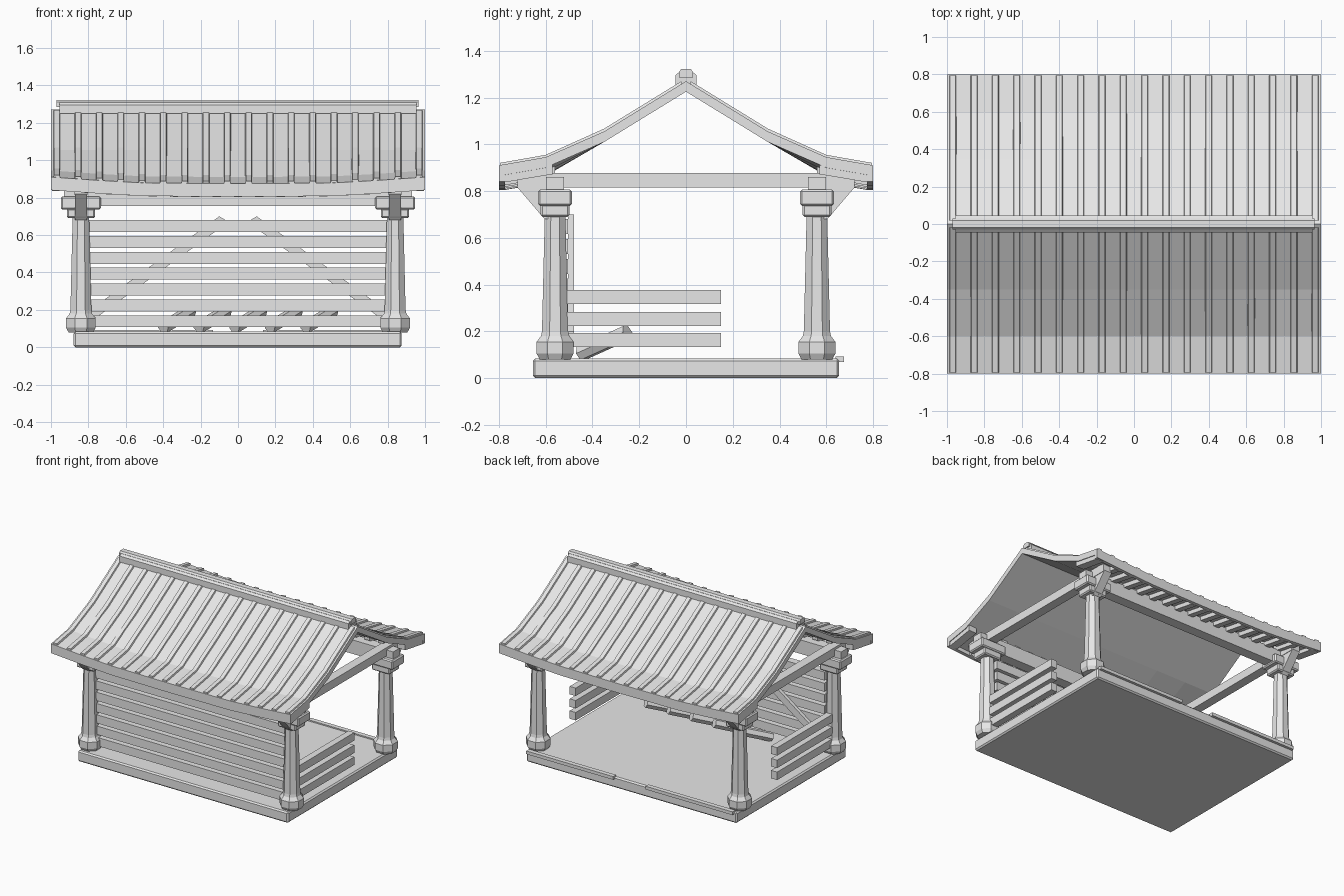
import bpy, bmesh, math
from mathutils import Vector

cube = bpy.data.objects.get("Cube")
if cube:
    bpy.data.objects.remove(cube, do_unlink=True)

GREY = (0.8, 0.8, 0.8, 1)
grey = bpy.data.materials.new("pale_grey")
grey.use_nodes = True
grey.diffuse_color = GREY
grey.node_tree.nodes["Principled BSDF"].inputs["Base Color"].default_value = GREY


def loft(name, rings, bevel=0):
    """Skin a row of matching rings and cap both ends."""
    bm = bmesh.new()
    rows = [[bm.verts.new(p) for p in ring] for ring in rings]
    n = len(rows[0])
    for a, b in zip(rows, rows[1:]):
        for i in range(n):
            j = (i + 1) % n
            bm.faces.new((a[i], a[j], b[j], b[i]))
    bm.faces.new(rows[0])
    bm.faces.new(rows[-1])
    bmesh.ops.recalc_face_normals(bm, faces=bm.faces)
    mesh = bpy.data.meshes.new(name)
    bm.to_mesh(mesh)
    bm.free()
    mesh.materials.append(grey)
    obj = bpy.data.objects.new(name, mesh)
    bpy.context.collection.objects.link(obj)
    if bevel:
        mod = obj.modifiers.new("bevel", 'BEVEL')
        mod.width, mod.segments = bevel, 1
    return obj


def box(name, x, y, z, bevel=0):
    ring = [(x[0], y[0]), (x[1], y[0]), (x[1], y[1]), (x[0], y[1])]
    return loft(name, [[(a, b, c) for a, b in ring] for c in z], bevel)


def span(c, half):
    return (c - half, c + half)


def prism_x(name, outline, x):
    """Extrude a (y, z) outline along x."""
    return loft(name, [[(a, y, z) for y, z in outline] for a in x])


def log(name, start, end, radius, sides):
    a, b = Vector(start), Vector(end)
    q = (b - a).to_track_quat('Z', 'Y')
    ring = [q @ Vector((radius * math.cos(t), radius * math.sin(t), 0))
            for t in (math.tau * i / sides for i in range(sides))]
    return loft(name, [[p + v for v in ring] for p in (a, b)])


# Roof shape: curved slope, with the eaves lifting towards the gable ends
SLOPE = [(0, 1.27), (0.35, 1.055), (0.6, 0.945), (0.8, 0.91)]
STATIONS = [-1, -0.75, -0.5, 0, 0.5, 0.75, 1]


def roof_z(x, y):
    y = abs(y)
    for (y0, z0), (y1, z1) in zip(SLOPE, SLOPE[1:]):
        if y <= y1:
            z = z0 + (z1 - z0) * (y - y0) / (y1 - y0)
            break
    lift = max(0, (abs(x) - 0.4) / 0.6) ** 1.3
    return z - 0.035 * (1 - lift) * min(1, max(0, (y - 0.35) / 0.25))


ys = [-y for y, z in reversed(SLOPE)] + [y for y, z in SLOPE[1:]]
loft("roof_sheet", [[(x, y, roof_z(x, y)) for y in ys] +
                    [(x, y, roof_z(x, y) - 0.045) for y in reversed(ys)]
                    for x in STATIONS])

for side in (-1, 1):
    # Raised battens running down the slope
    for i in range(18):
        x = -0.969 + i * 0.114
        rings = []
        for y in (0.02, 0.35, 0.6, 0.795):
            z = roof_z(x, y)
            rings.append([(x + dx, side * y, z + dz) for dx, dz in
                          ((-0.021, -0.01), (-0.015, 0.012), (0.015, 0.012), (0.021, -0.01))])
        loft("roof_batten", rings)

    # Eave board
    loft("eave_board", [[(x, side * y, roof_z(x, 0.8) + dz) for y, dz in
                         ((0.775, 0), (0.8, 0), (0.8, -0.07), (0.775, -0.07))]
                        for x in STATIONS])

    # Rafter tails below the eaves
    for i in range(15):
        x = (i - 7) * 0.114
        loft("rafter_tail", [[(x + dx, side * y, roof_z(x, y) + dz) for dx, dz in
                              ((-0.022, -0.03), (0.022, -0.03), (0.022, -0.075), (-0.022, -0.075))]
                             for y in (0.56, 0.6, 0.775)])

    # Gable end boards at the eaves
    for end in (-1, 1):
        prism_x("eave_end_board",
                [(side * y, z) for y, z in ((0.57, 0.925), (0.79, 0.9), (0.79, 0.835), (0.57, 0.872))],
                (end * 0.93, end * 0.995))

# Ridge cap: a wide saddle with a rounded top
prism_x("ridge_saddle", [(-0.045, 1.25), (-0.045, 1.295), (-0.028, 1.31),
                         (0.028, 1.31), (0.045, 1.295), (0.045, 1.25)], (-0.955, 0.955))
prism_x("ridge_pole", [(-0.03, 1.285), (-0.03, 1.31), (-0.02, 1.322),
                       (0.02, 1.322), (0.03, 1.31), (0.03, 1.285)], (-0.97, 0.965))

# Floor slab with two threshold strips along the open back
box("floor", (-0.88, 0.875), (-0.655, 0.655), (0, 0.083), 0.01)
for s in (-1, 1):
    box("threshold_strip", sorted((s * 0.135, s * 0.86)), (0.64, 0.675), (0.068, 0.092))

# Columns, capitals and corner brackets
COLUMN = [(0.066, 0.08), (0.079, 0.105), (0.079, 0.155), (0.06, 0.18), (0.056, 0.2), (0.044, 0.7)]
for sx in (-1, 1):
    cx = sx * 0.84
    for sy in (-1, 1):
        cy = sy * 0.56
        rings = []
        for r, z in COLUMN:
            r /= math.cos(math.pi / 8)
            rings.append([(cx + r * math.cos(math.tau * (i + 0.5) / 8),
                           cy + r * math.sin(math.tau * (i + 0.5) / 8), z) for i in range(8)])
        loft("column", rings)
        box("lower_capital", span(cx, 0.075), span(cy, 0.062), (0.69, 0.743), 0.008)
        box("upper_capital", span(cx, 0.107), span(cy, 0.072), (0.737, 0.806), 0.008)
        prism_x("corner_bracket", [(sy * 0.59, 0.68), (sy * 0.605, 0.68),
                                   (sy * 0.725, 0.82), (sy * 0.59, 0.82)], span(cx, 0.032))

    # Tie beam and low side rails
    box("tie_beam", span(cx, 0.035), (-0.72, 0.72), (0.815, 0.878))
    for z in (0.163, 0.253, 0.347):
        box("side_rail", span(cx, 0.025), (-0.51, 0.15), span(z, 0.03))

    # Diagonal brace behind the front wall
    loft("wall_brace", [[(sx * x, y, z) for x, z in
                         ((0.79, 0.135), (0.79, 0.20), (0.1, 0.70), (0.05, 0.67))]
                        for y in (-0.505, -0.48)])

# Long beams over the columns
for sy in (-1, 1):
    box("long_beam", (-0.93, 0.93), span(sy * 0.56, 0.039), (0.755, 0.86))

# Front wall slats
for i in range(7):
    box("wall_slat", (-0.8, 0.8), (-0.56, -0.505), span(0.139 + i * 0.0848, 0.032))

# Row of tilted logs on the floor
for i in range(5):
    x = -0.4 + i * 0.19
    log("floor_log", (x, -0.45, 0.105), (x + 0.15, -0.25, 0.195), 0.034, 6)
